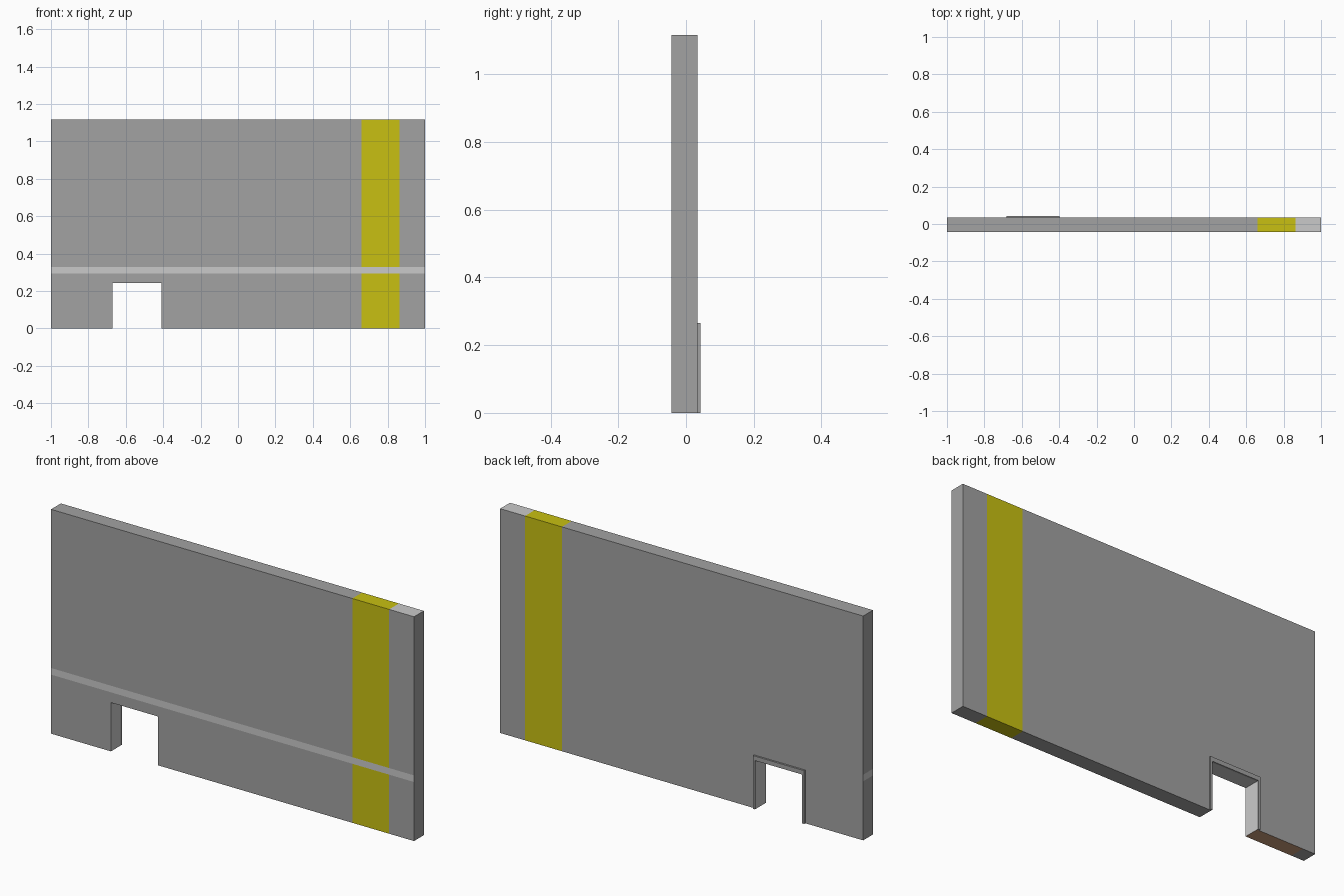
import bpy, bmesh

if "Cube" in bpy.data.objects:
    bpy.data.objects.remove(bpy.data.objects["Cube"])


def material(name, rgb):
    m = bpy.data.materials.new(name)
    m.diffuse_color = (*rgb, 1.0)
    m.use_nodes = True
    m.node_tree.nodes["Principled BSDF"].inputs["Base Color"].default_value = m.diffuse_color
    return m


GREY = material("concrete grey", (0.36, 0.36, 0.36))
LIGHT = material("light grey", (0.59, 0.59, 0.59))
YELLOW = material("yellow", (0.58, 0.53, 0.006))
BROWN = material("brown", (0.60, 0.34, 0.20))

# Doorway and stripe positions
DOOR_L, DOOR_R, DOOR_H = -0.67, -0.41, 0.243
STRIPE_LO, STRIPE_HI = 0.294, 0.327
BAND_L, BAND_R = 0.66, 0.863
BROWN_L = -0.93
FRONT, BACK, TRIM_BACK = -0.043, 0.034, 0.043


def extrude_profile(points, y0, y1):
    """Extrude an x-z outline from y0 to y1."""
    bm = bmesh.new()
    face = bm.faces.new([bm.verts.new((x, y0, z)) for x, z in points])
    ext = bmesh.ops.extrude_face_region(bm, geom=[face])
    verts = [g for g in ext["geom"] if isinstance(g, bmesh.types.BMVert)]
    bmesh.ops.translate(bm, verts=verts, vec=(0, y1 - y0, 0))
    bmesh.ops.recalc_face_normals(bm, faces=bm.faces)
    return bm


def slice_mesh(bm, co, no):
    geom = bm.verts[:] + bm.edges[:] + bm.faces[:]
    bmesh.ops.bisect_plane(bm, geom=geom, plane_co=co, plane_no=no, dist=1e-5)


def finish(bm, name, materials):
    mesh = bpy.data.meshes.new(name)
    bm.to_mesh(mesh)
    bm.free()
    for m in materials:
        mesh.materials.append(m)
    bpy.context.collection.objects.link(bpy.data.objects.new(name, mesh))


def wall_colour(face):
    c, n = face.calc_center_median(), face.normal
    # Painted line on the front and left end
    if STRIPE_LO < c.z < STRIPE_HI and (n.y < -0.5 or (n.x < -0.5 and c.x < -0.9)):
        return 1
    # Doorway reveals
    if DOOR_L - 0.01 < c.x < DOOR_R + 0.01 and c.z < DOOR_H + 0.01 and abs(n.y) < 0.5:
        return 1
    if BAND_L < c.x < BAND_R:
        return 2
    # Light end of the top edge
    if n.z > 0.5 and c.x > BAND_R:
        return 1
    # Brown underside beside the doorway
    if n.z < -0.5 and BROWN_L < c.x < DOOR_L:
        return 3
    return 0


# Wall slab with a doorway notch
wall = extrude_profile(
    [(-1, 0), (DOOR_L, 0), (DOOR_L, DOOR_H), (DOOR_R, DOOR_H), (DOOR_R, 0),
     (1, 0), (1, 1.117), (-1, 1.117)], FRONT, BACK)
for z in (DOOR_H, STRIPE_LO, STRIPE_HI):
    slice_mesh(wall, (0, 0, z), (0, 0, 1))
for x in (BROWN_L, DOOR_L, DOOR_R, BAND_L, BAND_R):
    slice_mesh(wall, (x, 0, 0), (1, 0, 0))
wall.normal_update()
for f in wall.faces:
    f.material_index = wall_colour(f)
finish(wall, "wall", [GREY, LIGHT, YELLOW, BROWN])

# Raised door frame on the back
trim = extrude_profile(
    [(-0.681, 0), (DOOR_L, 0), (DOOR_L, DOOR_H), (DOOR_R, DOOR_H), (DOOR_R, 0),
     (-0.399, 0), (-0.399, 0.265), (-0.681, 0.265)], BACK, TRIM_BACK)
finish(trim, "door_frame", [GREY])
